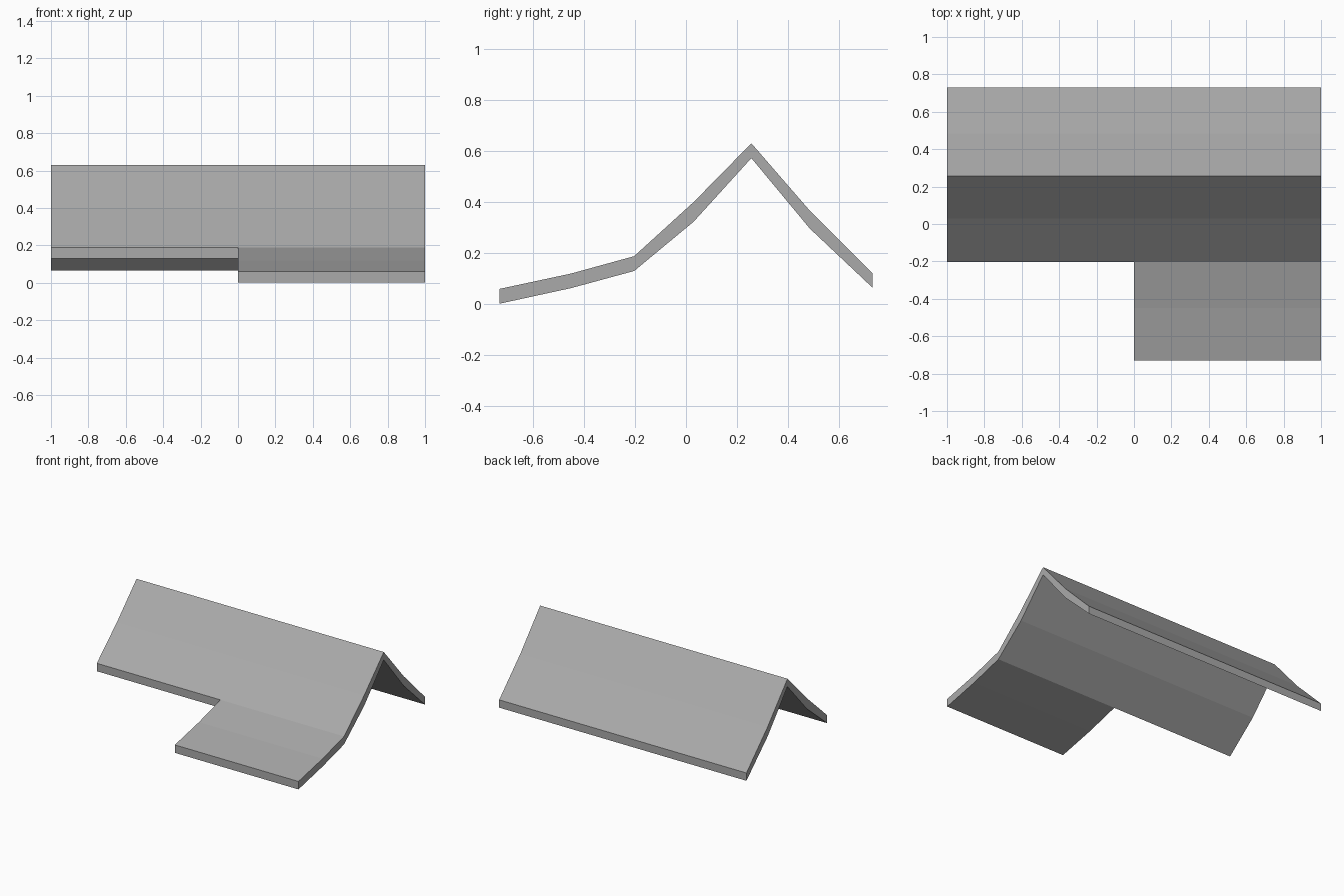
import bpy, bmesh, math

cube = bpy.data.objects.get("Cube")
if cube:
    bpy.data.objects.remove(cube, do_unlink=True)

# Material
grey = bpy.data.materials.new("roof grey")
grey.use_nodes = True
COLOUR = (0.4, 0.4, 0.4, 1)
grey.diffuse_color = COLOUR
grey.node_tree.nodes["Principled BSDF"].inputs["Base Color"].default_value = COLOUR

# Roof section from porch eave over the ridge to the back eave: y, top z, thickness
SECTION = [(-0.73, 0.06, 0.058), (-0.45, 0.12, 0.057), (-0.203, 0.188, 0.058),
           (0.03, 0.40, 0.077), (0.256, 0.63, 0.058), (0.485, 0.366, 0.07),
           (0.73, 0.122, 0.057)]
EAVE = 2  # section point where the main roof starts

bm = bmesh.new()
rows = [[bm.verts.new((x, y, z)) for x in (-1, 0, 1)] for y, z, t in SECTION]

# Upper skin: full width for the main roof, left half only for the porch
for i in range(len(SECTION) - 1):
    for col in (0, 1):
        if col == 1 or i >= EAVE:
            bm.faces.new((rows[i][col], rows[i][col + 1],
                          rows[i + 1][col + 1], rows[i + 1][col]))
for v in [v for v in bm.verts if not v.link_faces]:
    bm.verts.remove(v)

# Lower skin and rims: extrude a copy and drop it by the local thickness
thickness = {round(y, 3): t for y, z, t in SECTION}
skin = list(bm.faces)
result = bmesh.ops.extrude_face_region(bm, geom=skin, use_keep_orig=True)
for v in result["geom"]:
    if isinstance(v, bmesh.types.BMVert):
        v.co.z -= thickness[round(v.co.y, 3)]

# Merge the flat neighbours and point all faces outward
bmesh.ops.dissolve_limit(bm, angle_limit=math.radians(0.3),
                         verts=bm.verts[:], edges=bm.edges[:])
bmesh.ops.recalc_face_normals(bm, faces=bm.faces[:])

mesh = bpy.data.meshes.new("gable_roof_with_porch")
bm.to_mesh(mesh)
bm.free()
mesh.materials.append(grey)
roof = bpy.data.objects.new("gable_roof_with_porch", mesh)
bpy.context.collection.objects.link(roof)
